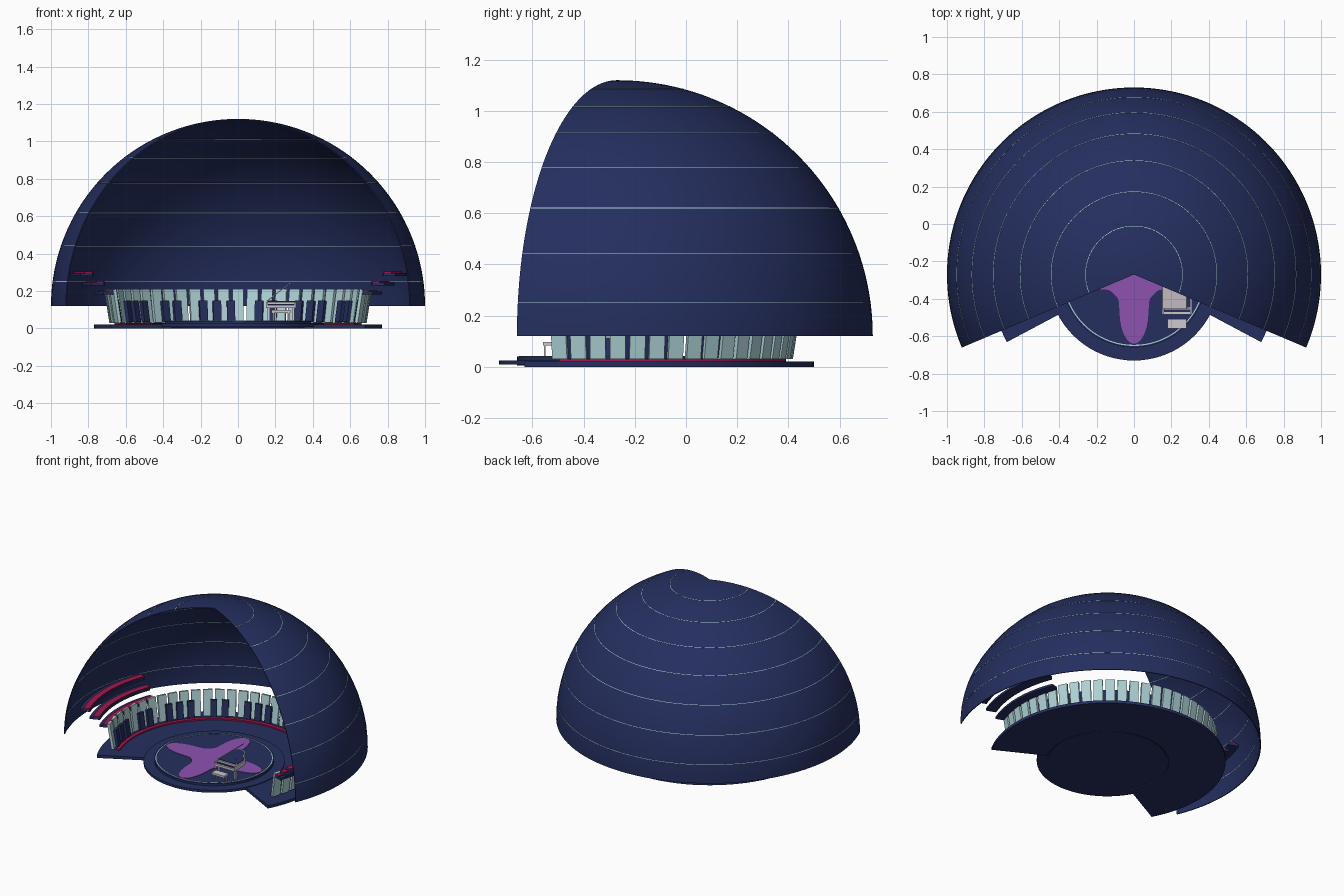
import bpy, bmesh, math
from mathutils import Matrix, Vector

if "Cube" in bpy.data.objects:
    bpy.data.objects.remove(bpy.data.objects["Cube"])

CY = -0.27  # common axis of dome, hall and stage


def material(name, rgb):
    m = bpy.data.materials.new(name)
    m.diffuse_color = (*rgb, 1)
    m.use_nodes = True
    m.node_tree.nodes["Principled BSDF"].inputs["Base Color"].default_value = m.diffuse_color
    return m


NAVY = material("navy", (0.018, 0.028, 0.115))
TEAL = material("pale teal", (0.42, 0.64, 0.67))
RED = material("crimson", (0.38, 0.008, 0.075))
PURPLE = material("purple", (0.27, 0.085, 0.44))
WHITE = material("soft white", (0.62, 0.58, 0.62))


def finish(bm, name, mat, smooth=True):
    bmesh.ops.recalc_face_normals(bm, faces=bm.faces)
    me = bpy.data.meshes.new(name)
    for f in bm.faces:
        f.smooth = smooth
    bm.to_mesh(me)
    bm.free()
    if smooth:
        me.set_sharp_from_angle(angle=math.radians(30))
    me.materials.append(mat)
    ob = bpy.data.objects.new(name, me)
    bpy.context.collection.objects.link(ob)
    return ob


def sweep(name, profile, a0, a1, mat, n=64):
    """Turn a closed (radius, z) profile about the hall axis, angles in degrees."""
    bm = bmesh.new()
    full = abs(a1 - a0) >= 360
    rows = []
    for i in range(n if full else n + 1):
        a = math.radians(a0 + (a1 - a0) * i / n)
        rows.append([bm.verts.new((r * math.cos(a), CY + r * math.sin(a), z)) for r, z in profile])
    k = len(profile)
    for i in range(n):
        p, q = rows[i], rows[(i + 1) % len(rows)]
        for j in range(k):
            bm.faces.new((p[j], p[(j + 1) % k], q[(j + 1) % k], q[j]))
    if not full:
        bm.faces.new(rows[0])
        bm.faces.new(rows[-1])
    return finish(bm, name, mat)


def band(name, r0, r1, z0, z1, a0, a1, mat, n=64):
    r0 = max(r0, 0.0005)
    return sweep(name, [(r0, z0), (r1, z0), (r1, z1), (r0, z1)], a0, a1, mat, n)


def add_box(bm, size, matrix):
    bmesh.ops.create_cube(bm, size=1, matrix=matrix @ Matrix.Diagonal((*size, 1)))


def prism(name, outline, z0, z1, mat):
    bm = bmesh.new()
    lo = [bm.verts.new((x, y, z0)) for x, y in outline]
    hi = [bm.verts.new((x, y, z1)) for x, y in outline]
    bm.faces.new(lo)
    bm.faces.new(hi)
    for i in range(len(lo)):
        j = (i + 1) % len(lo)
        bm.faces.new((lo[i], lo[j], hi[j], hi[i]))
    return finish(bm, name, mat)


# Open dome shell
def arc(radius, steps=40):
    return [(max(radius * math.cos(t), 0.0005), 0.12 + radius * math.sin(t))
            for t in (math.pi / 2 * i / steps for i in range(steps + 1))]


sweep("dome_shell", arc(1.0) + arc(0.994)[::-1], -23, 203, NAVY, 96)

# Thin light rings around the dome, showing inside and outside
for i in range(7):
    e = math.radians(7.5 + 11.25 * i)
    prof = [((0.997 + dr) * math.cos(e + dt), 0.12 + (0.997 + dr) * math.sin(e + dt))
            for dr, dt in ((-0.0042, -0.0015), (0.0042, -0.0015), (0.0042, 0.0015), (-0.0042, 0.0015))]
    sweep(f"dome_ring_{i + 1}", prof, -23, 203, TEAL, 96)

# Hall floor, stage steps and stage trim
band("hall_floor", 0.40, 0.77, 0.0, 0.02, -28, 208, NAVY, 80)
band("stage_base", 0, 0.46, 0.008, 0.025, 0, 360, NAVY, 80)
band("stage_top", 0, 0.39, 0.004, 0.04, 0, 360, NAVY, 80)
band("stage_trim", 0.376, 0.382, 0.038, 0.043, 0, 360, TEAL, 80)
band("floor_trim", 0.635, 0.66, 0.018, 0.03, -20, 200, RED, 80)

# Four-petal stage inlay
petals = []
for i in range(128):
    a = 2 * math.pi * i / 128
    r = 0.15 + 0.22 * ((1 + math.cos(4 * a)) / 2) ** 2
    petals.append((r * math.cos(a), CY + r * math.sin(a)))
prism("stage_flower", petals, 0.038, 0.043, PURPLE)

# Wall of leaning keys, dark keys in groups of two and three
COUNT = 35
STEP = 218 / (COUNT - 1)


def key_frame(deg, r, z):
    return (Matrix.Translation((0, CY, 0)) @ Matrix.Rotation(math.radians(deg), 4, 'Z')
            @ Matrix.Translation((r, 0, z)) @ Matrix.Rotation(math.radians(9), 4, 'Y'))


light, dark = bmesh.new(), bmesh.new()
for i in range(COUNT):
    a = -19 + STEP * i
    add_box(light, (0.018, 0.061, 0.18), key_frame(a, 0.693, 0.12))
    if i % 7 not in (2, 6) and i < COUNT - 1:
        add_box(dark, (0.022, 0.044, 0.115), key_frame(a + STEP / 2, 0.671, 0.09))
finish(light, "light_wall_keys", TEAL, False)
finish(dark, "dark_wall_keys", NAVY, False)

# Three side balconies on each side with crimson seat strips
for k in range(3):
    r, z = 0.70 + 0.066 * k, 0.18 + 0.05 * k
    for side, a0, a1 in (("right", -21, 22), ("left", 158, 201)):
        band(f"{side}_balcony_{k + 1}", r, r + 0.07, z, z + 0.016, a0, a1, NAVY, 20)
        band(f"{side}_balcony_seat_{k + 1}", r + 0.004, r + 0.045, z + 0.016, z + 0.023, a0, a1, RED, 20)

# Grand piano: curved case, dark inside plate, keyboard, raised lid
outline = [(0.15, -0.455), (0.31, -0.455), (0.31, -0.37), (0.295, -0.335), (0.265, -0.31),
           (0.25, -0.28), (0.235, -0.25), (0.205, -0.235), (0.17, -0.24), (0.15, -0.265)]
prism("piano_case", outline, 0.11, 0.142, WHITE)
mid = Vector((0.22, -0.36))
inner = [tuple(mid + (Vector(p) - mid) * 0.9) for p in outline]
prism("piano_inside", inner, 0.14, 0.145, NAVY)
lid = prism("piano_lid", [(x - 0.152, y) for x, y in outline], 0, 0.005, WHITE)
lid.location = (0.158, 0, 0.145)
lid.rotation_euler = (0, math.radians(-38), 0)

white, keys = bmesh.new(), bmesh.new()
T = Matrix.Translation
add_box(white, (0.16, 0.032, 0.016), T((0.23, -0.468, 0.118)))
for x in (0.154, 0.306):
    add_box(white, (0.008, 0.03, 0.028), T((x, -0.468, 0.126)))
add_box(keys, (0.14, 0.013, 0.005), T((0.23, -0.464, 0.128)))
for x, y in ((0.165, -0.45), (0.295, -0.45), (0.2, -0.26)):
    add_box(white, (0.012, 0.012, 0.07), T((x, y, 0.075)))
add_box(white, (0.004, 0.004, 0.075), T((0.262, -0.40, 0.18)))
finish(white, "piano_legs_and_keybed", WHITE, False)
finish(keys, "piano_dark_keys", NAVY, False)

# Piano bench
bench = bmesh.new()
add_box(bench, (0.10, 0.05, 0.014), T((0.23, -0.533, 0.09)))
for x in (0.188, 0.272):
    for y in (-0.552, -0.514):
        add_box(bench, (0.007, 0.007, 0.045), T((x, y, 0.062)))
finish(bench, "piano_bench", WHITE, False)
